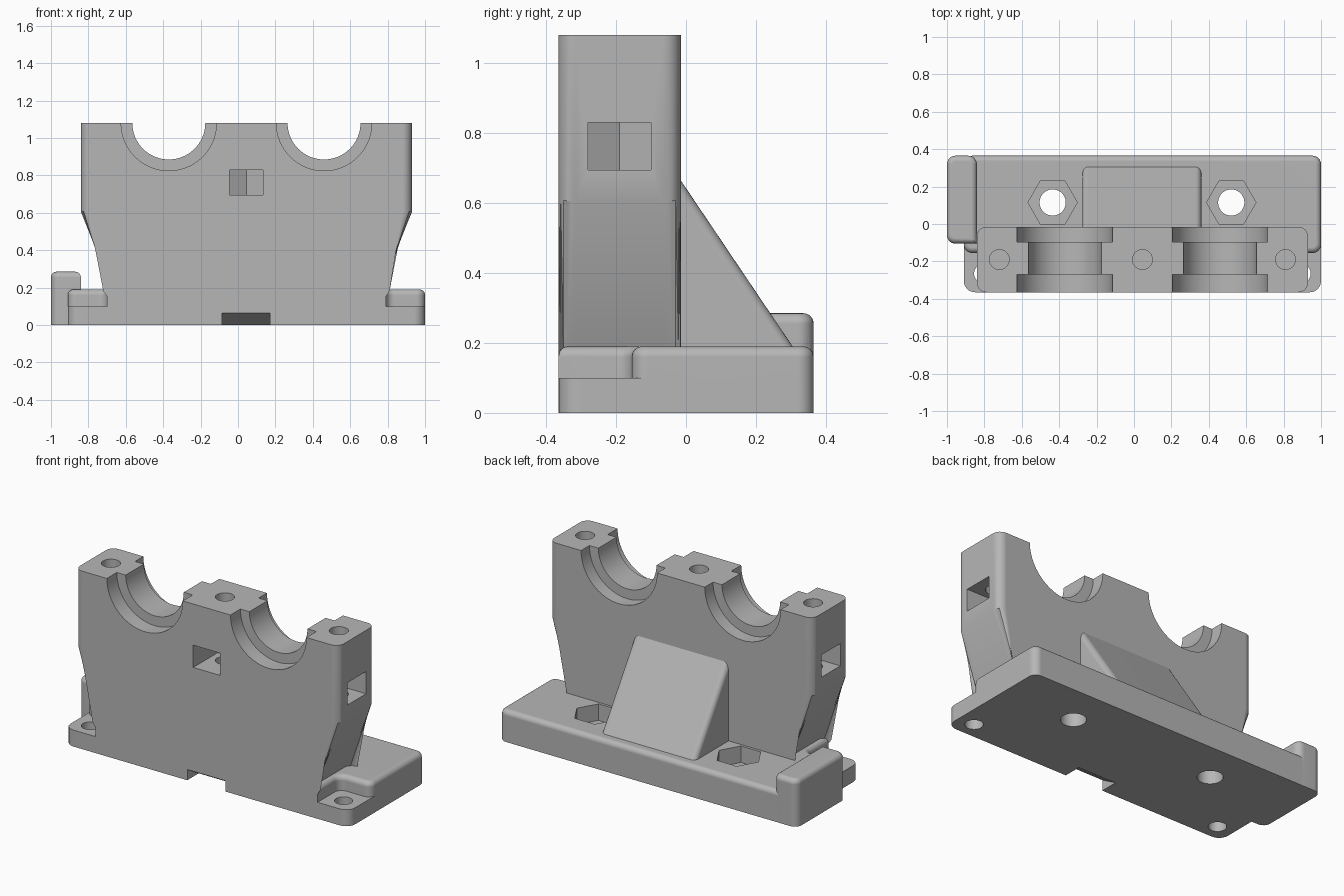
import bpy, bmesh, math
from mathutils import Vector

cube = bpy.data.objects.get("Cube")
if cube:
    bpy.data.objects.remove(cube, do_unlink=True)

grey = bpy.data.materials.new("plain_grey")
grey.use_nodes = True
grey.diffuse_color = (0.47, 0.47, 0.47, 1)
grey.node_tree.nodes["Principled BSDF"].inputs["Base Color"].default_value = grey.diffuse_color

MAP = {"x": lambda u, v, w: (w, u, v),
       "y": lambda u, v, w: (u, w, v),
       "z": lambda u, v, w: (u, v, w)}
MID = 0.045      # centre line of the upright
FRONT, BACK = -0.365, 0.365


def prism(name, pts, axis, lo, hi, rounds=()):
    """Extrude a 2D outline along an axis, then round edges chosen by rules."""
    bm = bmesh.new()
    rings = [[bm.verts.new(MAP[axis](u, v, w)) for u, v in pts] for w in (lo, hi)]
    n = len(pts)
    for ring in rings:
        bm.faces.new(ring)
    for i in range(n):
        j = (i + 1) % n
        bm.faces.new((rings[0][i], rings[0][j], rings[1][j], rings[1][i]))
    for radius, rule in rounds:
        edges = [e for e in bm.edges if rule(e.verts[0].co, e.verts[1].co)]
        bmesh.ops.bevel(bm, geom=edges, offset=radius, segments=6,
                        profile=0.5, affect='EDGES', clamp_overlap=False)
    bmesh.ops.recalc_face_normals(bm, faces=bm.faces)
    mesh = bpy.data.meshes.new(name)
    bm.to_mesh(mesh)
    bm.free()
    mesh.materials.append(grey)
    obj = bpy.data.objects.new(name, mesh)
    bpy.context.collection.objects.link(obj)
    return obj


def ngon(cx, cy, r, n=48, turn=0.0):
    return [(cx + r * math.cos(turn + math.tau * i / n),
             cy + r * math.sin(turn + math.tau * i / n)) for i in range(n)]


def near(a, b):
    return abs(a - b) < 1e-4


def upright_edge(a, b):
    return near(a.x, b.x) and near(a.y, b.y)


def top_edge(z):
    return lambda a, b: near(a.z, z) and near(b.z, z) and not (near(a.y, FRONT) and near(b.y, FRONT))


def combine(target, other, operation):
    mod = target.modifiers.new("combine", 'BOOLEAN')
    mod.operation, mod.solver, mod.object = operation, 'EXACT', other
    bpy.context.view_layer.objects.active = target
    bpy.ops.object.modifier_apply(modifier=mod.name)
    bpy.data.objects.remove(other, do_unlink=True)


# Base plate, stepped in at both front corners
base = prism("bearing_mount",
             [(-0.70, FRONT), (0.79, FRONT), (0.79, -0.155), (1, -0.155),
              (1, BACK), (-0.91, BACK), (-0.91, -0.155), (-0.70, -0.155)],
             "z", 0, 0.19,
             [(0.045, lambda a, b: upright_edge(a, b) and a.y > -0.3),
              (0.03, top_edge(0.19))])

# Low screw tabs across the front corners
tabs = prism("screw_tabs", [(-0.91, FRONT), (1, FRONT), (1, -0.08), (-0.91, -0.08)],
             "z", 0, 0.1,
             [(0.06, lambda a, b: upright_edge(a, b) and near(a.y, FRONT))])

# Raised end stop
stop = prism("end_stop", [(-1, -0.105), (-0.84, -0.105), (-0.84, BACK), (-1, BACK)],
             "z", 0, 0.285,
             [(0.045, lambda a, b: upright_edge(a, b) and not (a.x > -0.9 and a.y < 0)),
              (0.03, top_edge(0.285))])

# Upright wall, tapering in towards the base
half = [(0.715, 0.05), (0.715, 0.19), (0.885, 0.605), (0.885, 1.08)]
outline = [(MID + u, v) for u, v in half] + [(MID - u, v) for u, v in reversed(half)]
wall = prism("upright_wall", outline, "y", FRONT, -0.015,
             [(0.05, lambda a, b: near(a.y, b.y) and not near(a.z, b.z))])

# Sloping rear rib
rib = prism("rear_rib", [(0.352, 0.12), (-0.1, 0.791), (-0.1, 0.12)], "x", -0.275, 0.36,
            [(0.03, lambda a, b: near(a.x, b.x) and not near(a.y, b.y) and not near(a.z, b.z))])

for part in (tabs, stop, wall, rib):
    combine(base, part, 'UNION')

cutters = []


def cut(pts, axis, lo, hi):
    cutter = prism("cutter", pts, axis, lo, hi)
    cutter.hide_render = True
    cutters.append(cutter)


# Two stepped bearing seats
for x in (MID - 0.415, MID + 0.415):
    cut(ngon(x, 1.08, 0.195, 64), "y", -0.5, 0.1)
    cut(ngon(x, 1.08, 0.255, 64), "y", -0.5, -0.27)
    cut(ngon(x, 1.08, 0.255, 64), "y", -0.095, 0.1)

# Top screw holes and the pointed nut slots that meet them
for x, d in ((MID - 0.765, (1, 0)), (MID, (0, 1)), (MID + 0.765, (-1, 0))):
    c, d = Vector((x, -0.19)), Vector(d)
    s = Vector((-d.y, d.x)) * 0.09
    slot = [c - d * 0.3 + s, c - d * 0.3 - s, c + d * 0.052 - s, c + d * 0.104, c + d * 0.052 + s]
    cut([tuple(p) for p in slot], "z", 0.695, 0.83)
    cut(ngon(x, -0.19, 0.053, 32), "z", 0.6, 1.2)

# Rear bolt holes with hexagonal nut pockets
for x in (-0.435, 0.52):
    cut(ngon(x, 0.115, 0.07), "z", -0.1, 0.3)
    cut(ngon(x, 0.115, 0.132, 6), "z", 0.09, 0.3)

# Front tab screw holes
for x in (-0.805, 0.895):
    cut(ngon(x, -0.265, 0.05, 32), "z", -0.1, 0.15)

# Sloped pry notch under the front edge
cut([(-0.4, 0.0857), (-0.238, -0.01), (-0.4, -0.01)], "x", -0.085, 0.17)

for cutter in cutters:
    combine(base, cutter, 'DIFFERENCE')

# Smooth rounded areas, keep corners sharp
bpy.ops.object.select_all(action='DESELECT')
base.select_set(True)
bpy.context.view_layer.objects.active = base
bpy.ops.object.shade_smooth_by_angle(angle=math.radians(30))
weighted = base.modifiers.new("weighted_normals", 'WEIGHTED_NORMAL')
weighted.keep_sharp = True
